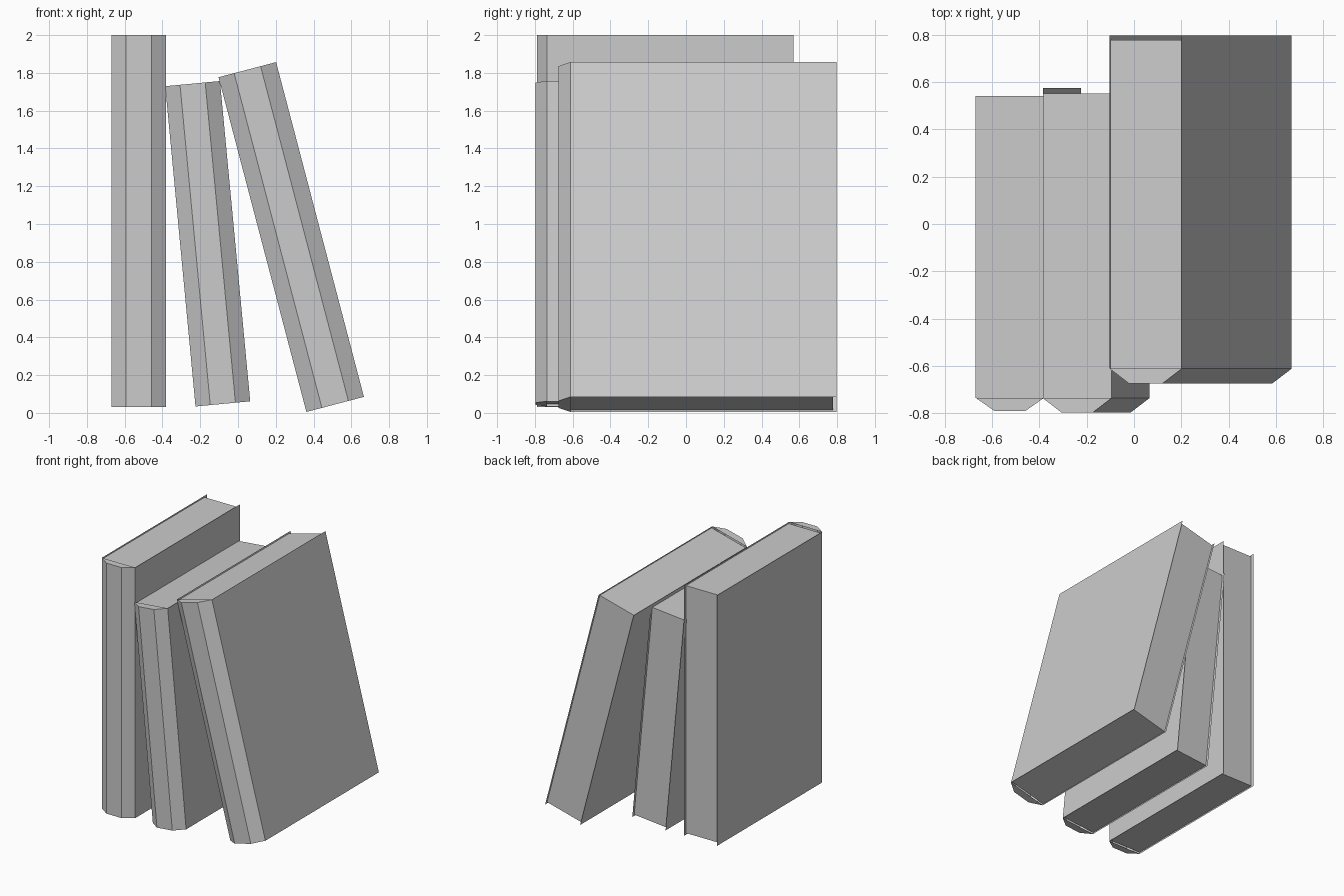
import bpy
import bmesh
import math
from mathutils import Matrix

if "Cube" in bpy.data.objects:
    bpy.data.objects.remove(bpy.data.objects["Cube"])


def make_object(name, bm, matrix):
    mesh = bpy.data.meshes.new(name)
    bm.to_mesh(mesh)
    bm.free()
    obj = bpy.data.objects.new(name, mesh)
    bpy.context.collection.objects.link(obj)
    obj.matrix_world = matrix
    return obj


def make_book(name, corner, lean, width, height, front, shoulder, back, overhang):
    """corner = lower left corner (x, z); the book leans left by `lean` degrees."""
    matrix = (Matrix.Translation((corner[0], 0, corner[1]))
              @ Matrix.Rotation(math.radians(-lean), 4, 'Y'))

    # cover: thin sheet folded around a three-sided spine, with capped spine ends
    outline = [(0, back), (0, shoulder), (0.27 * width, front),
               (0.73 * width, front), (width, shoulder), (width, back)]
    bm = bmesh.new()
    low = [bm.verts.new((x, y, 0)) for x, y in outline]
    high = [bm.verts.new((x, y, height)) for x, y in outline]
    for i in range(len(outline) - 1):
        bm.faces.new((low[i], low[i + 1], high[i + 1], high[i]))
    bm.faces.new(high[1:5])
    bm.faces.new(low[4:0:-1])
    make_object(name + "_cover", bm, matrix)

    # pages: top, back and bottom strip set slightly inside the cover
    inset = 0.012
    page_back = back - overhang
    strip = [(shoulder, inset), (page_back, inset),
             (page_back, height - inset), (shoulder, height - inset)]
    bm = bmesh.new()
    left = [bm.verts.new((0, y, z)) for y, z in strip]
    right = [bm.verts.new((width, y, z)) for y, z in strip]
    for i in range(3):
        bm.faces.new((left[i], left[i + 1], right[i + 1], right[i]))
    make_object(name + "_pages", bm, matrix)


make_book("upright_book", (-0.67, 0.03), 0, 0.29, 1.97, -0.79, -0.735, 0.57, 0.028)
make_book("middle_book", (-0.225, 0.034), 5.4, 0.291, 1.703, -0.797, -0.737, 0.575, 0.022)
make_book("leaning_book", (0.362, 0.005), 14.7, 0.315, 1.832, -0.675, -0.612, 0.798, 0.02)
